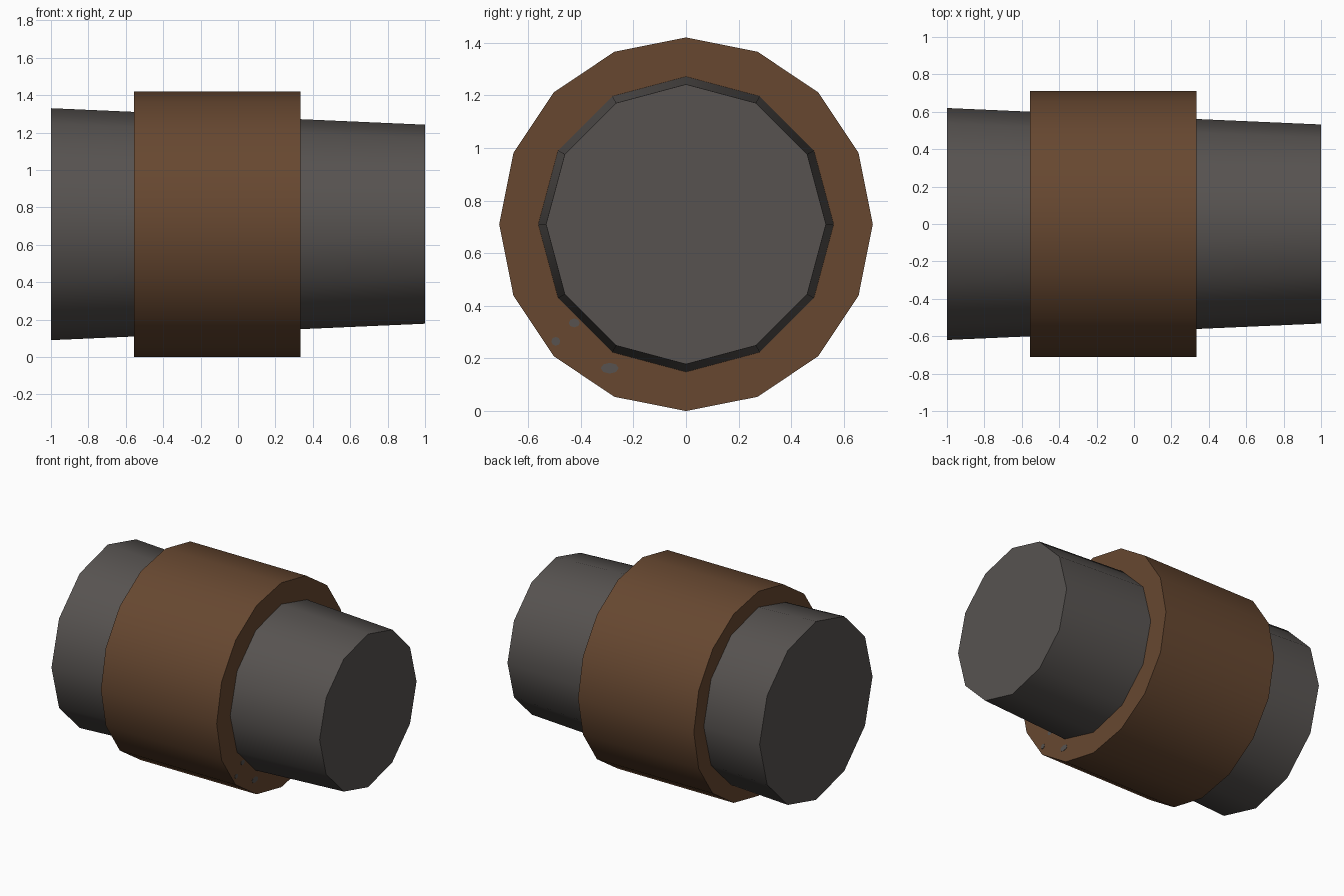
import bpy, bmesh, math
from mathutils import Matrix

if "Cube" in bpy.data.objects:
    bpy.data.objects.remove(bpy.data.objects["Cube"])

AXIS_Z = 0.71


def material(name, color):
    m = bpy.data.materials.new(name)
    m.diffuse_color = (*color, 1)
    m.use_nodes = True
    m.node_tree.nodes["Principled BSDF"].inputs["Base Color"].default_value = m.diffuse_color
    return m


GREY = material("dark grey", (0.095, 0.086, 0.081))
BROWN = material("brown", (0.135, 0.064, 0.030))


def drum(name, x0, x1, r0, r1, sides, mat, y=0, z=AXIS_Z, squash=1):
    """Capped tapered cylinder lying along x, from x0 to x1."""
    bm = bmesh.new()
    bmesh.ops.create_cone(bm, cap_ends=True, segments=sides,
                          radius1=r0, radius2=r1, depth=x1 - x0)
    place = (Matrix.Translation(((x0 + x1) / 2, y, z))
             @ Matrix.Diagonal((1, 1, squash, 1))
             @ Matrix.Rotation(math.pi / 2, 4, 'Y'))
    bmesh.ops.transform(bm, matrix=place, verts=bm.verts)
    bmesh.ops.recalc_face_normals(bm, faces=bm.faces)
    # Smooth sides, crisp rims
    for f in bm.faces:
        f.smooth = abs(f.normal.x) < 0.9
    for e in bm.edges:
        e.smooth = all(f.smooth for f in e.link_faces)
    me = bpy.data.meshes.new(name)
    bm.to_mesh(me)
    bm.free()
    me.materials.append(mat)
    ob = bpy.data.objects.new(name, me)
    bpy.context.collection.objects.link(ob)
    return ob


# Tapered core running the full length
drum("tapered_core", -1, 1, 0.62, 0.532, 12, GREY)

# Wide collar around the middle
drum("collar", -0.557, 0.333, 0.71, 0.71, 16, BROWN)

# Small grey flecks on the right face of the collar
for i, (y, z, r, squash) in enumerate([(-0.495, 0.265, 0.017, 1.0),
                                       (-0.425, 0.335, 0.021, 0.8),
                                       (-0.29, 0.163, 0.034, 0.6)]):
    drum(f"fleck_{i + 1}", 0.332, 0.335, r, r, 8, GREY, y, z, squash)
